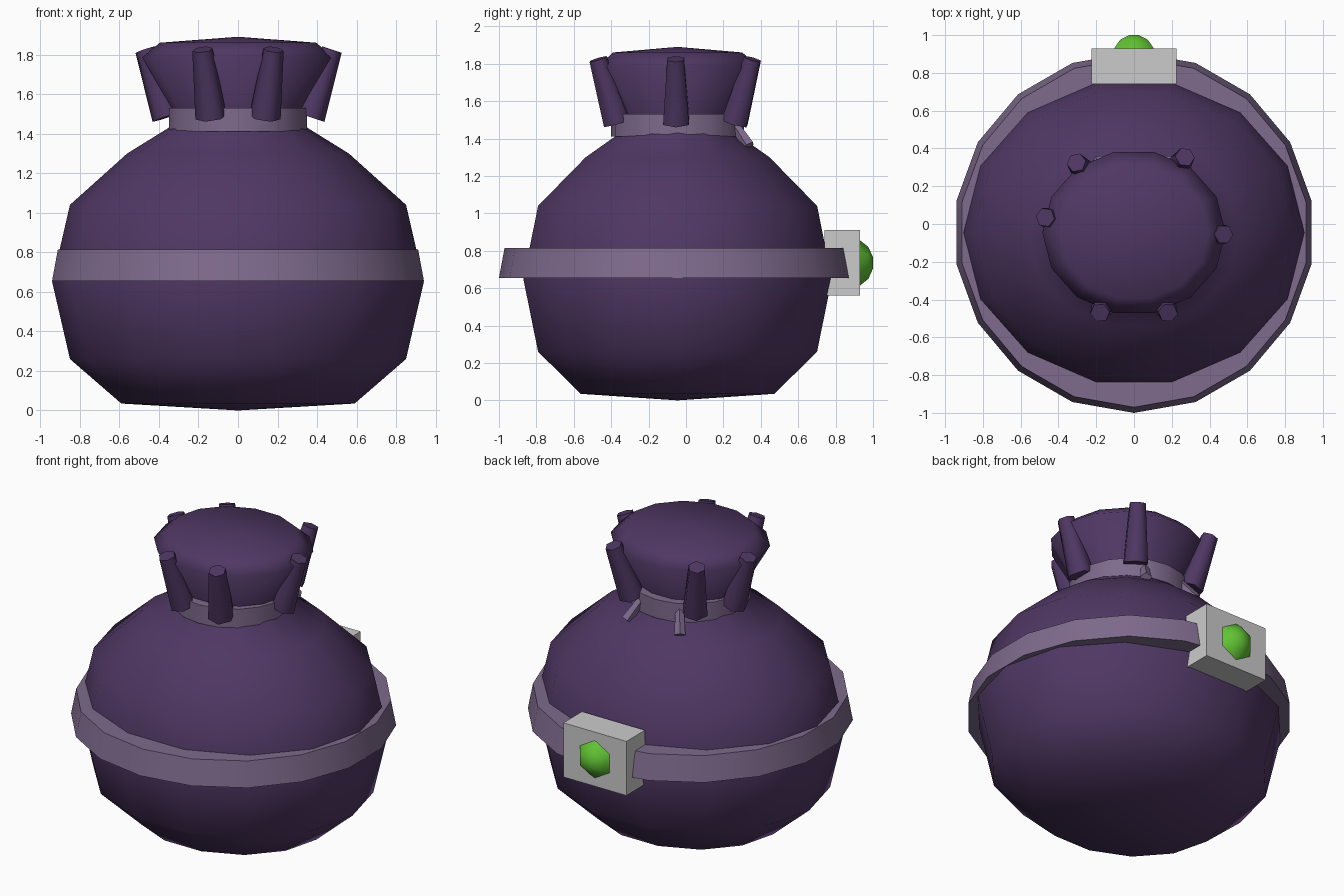
import bpy, bmesh, math
from mathutils import Vector

if "Cube" in bpy.data.objects:
    bpy.data.objects.remove(bpy.data.objects["Cube"])

CY = -0.045  # bag axis offset in y


def mat(name, rgb):
    m = bpy.data.materials.new(name)
    m.diffuse_color = (*rgb, 1)
    m.use_nodes = True
    m.node_tree.nodes["Principled BSDF"].inputs["Base Color"].default_value = m.diffuse_color
    return m


purple = mat("dark_cloth", (0.078, 0.038, 0.125))
lilac = mat("light_cloth", (0.21, 0.145, 0.265))
green = mat("green_gem", (0.12, 0.55, 0.035))


def finish(name, bm, material=None, angle=None):
    bmesh.ops.recalc_face_normals(bm, faces=bm.faces)
    me = bpy.data.meshes.new(name)
    bm.to_mesh(me)
    bm.free()
    ob = bpy.data.objects.new(name, me)
    bpy.context.collection.objects.link(ob)
    if material:
        me.materials.append(material)
    if angle:
        bpy.ops.object.select_all(action='DESELECT')
        ob.select_set(True)
        bpy.context.view_layer.objects.active = ob
        bpy.ops.object.shade_smooth_by_angle(angle=math.radians(angle))
    return ob


def lathe(name, profile, n, start, material, angle, sy=1.0, closed=False):
    """Turn (radius, z) points round z; radius 0 makes a pole."""
    bm = bmesh.new()
    rows = []
    for r, z in profile:
        if r == 0:
            rows.append([bm.verts.new((0, CY, z))] * n)
        else:
            rows.append([bm.verts.new((r * math.cos(start + math.tau * i / n),
                                       CY + sy * r * math.sin(start + math.tau * i / n), z))
                         for i in range(n)])
    pairs = list(zip(rows, rows[1:])) + ([(rows[-1], rows[0])] if closed else [])
    for a, b in pairs:
        for i in range(n):
            j = (i + 1) % n
            bm.faces.new(list(dict.fromkeys((a[i], a[j], b[j], b[i]))))
    return finish(name, bm, material, angle)


def tapered_rod(name, a, b, r1, r2, n, material):
    a, b = Vector(a), Vector(b)
    bm = bmesh.new()
    bmesh.ops.create_cone(bm, cap_ends=True, segments=n, radius1=r1, radius2=r2,
                          depth=(b - a).length)
    q = (b - a).to_track_quat('Z', 'Y')
    for v in bm.verts:
        v.co = q @ v.co + (a + b) / 2
    return finish(name, bm, material, 65)


# Bag with pinched neck and closed, flared mouth
lathe("bag", [(0, 0), (.59, .035), (.85, .26), (.94, .65), (.85, 1.04), (.56, 1.30),
              (.35, 1.43), (.33, 1.52), (.485, 1.785), (.395, 1.86), (0, 1.89)],
      14, 0, purple, 80, sy=0.9)

# Belt round the middle and collar round the neck
lathe("belt", [(.955, .655), (.925, .815), (.75, .815), (.75, .655)],
      18, math.pi / 2, lilac, 40, closed=True)
lathe("neck_tie", [(.355, 1.41), (.355, 1.53), (.25, 1.53), (.25, 1.41)],
      18, math.pi / 2, lilac, 40, closed=True)

# Loose tie ends at the back
for s in (-1, 1):
    tapered_rod("tie_end", (s * .13, .25, 1.49), (s * .19, .335, 1.36), .025, .035, 5, lilac)

# Gathered folds flaring out from the neck
for i, (x, y) in enumerate([(.27, .355), (-.305, .325), (-.47, .035),
                            (-.18, -.47), (.18, -.47), (.475, -.055)]):
    tapered_rod(f"fold_{i + 1}", (x * .76, CY + (y - CY) * .76, 1.485), (x, y, 1.825),
                .08, .052, 6, purple)

# Buckle plate
bm = bmesh.new()
bmesh.ops.create_cube(bm, size=1)
for v in bm.verts:
    v.co = Vector((v.co.x * .45, v.co.y * .19 + .835, v.co.z * .35 + .735))
finish("buckle", bm)

# Six-sided gem on the buckle
gem = lathe("gem", [(0, .90), (.125, .925), (.085, .975), (.03, 1.0), (0, 1.0)],
            6, math.pi / 2, green, 50)
for v in gem.data.vertices:
    x, y, z = v.co
    v.co = (x, z, .735 + y - CY)
gem.data.flip_normals()
